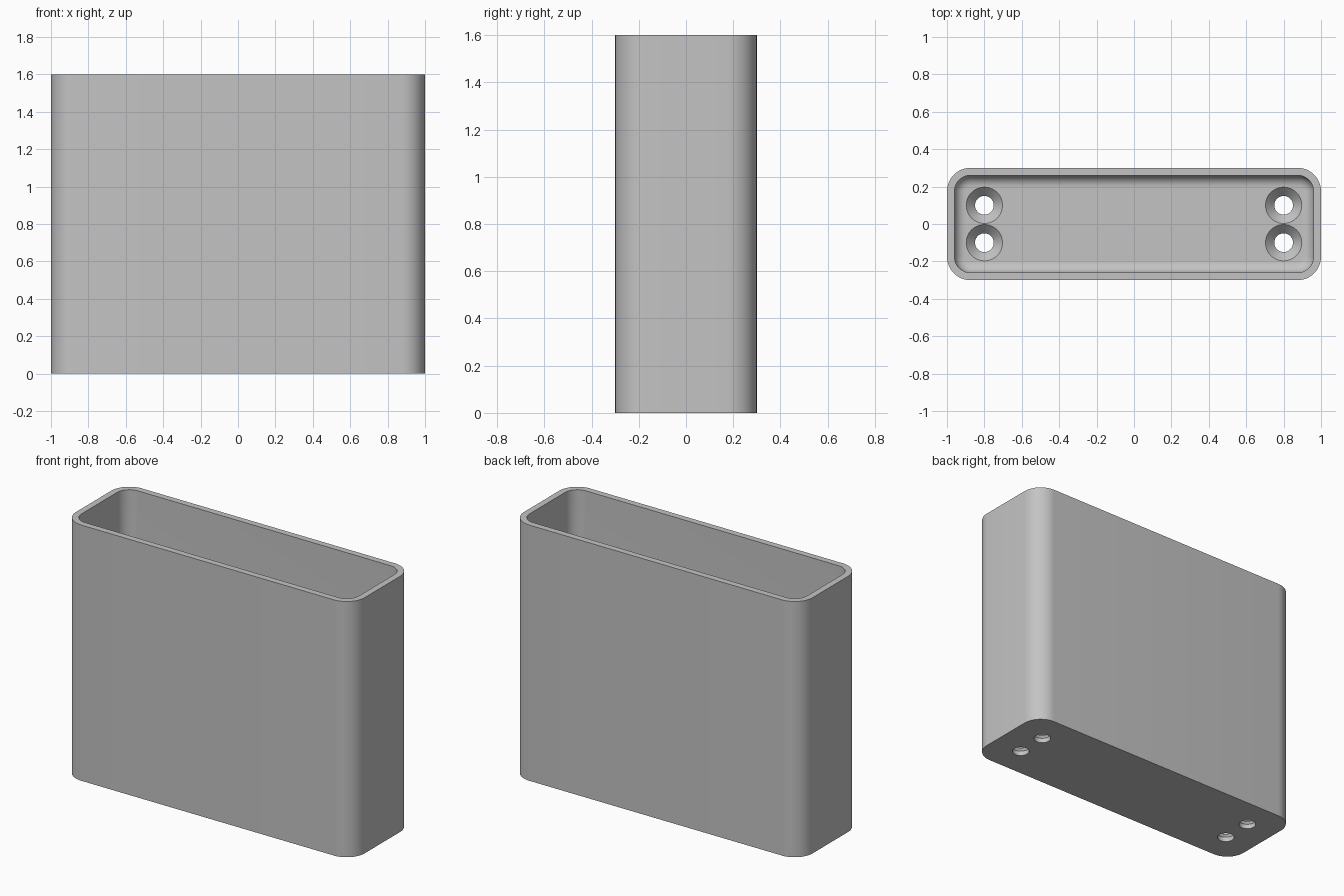
import bpy, bmesh
from math import cos, sin, pi, radians

cube = bpy.data.objects.get("Cube")
if cube:
    bpy.data.objects.remove(cube, do_unlink=True)

HALF_X, HALF_Y, HEIGHT = 1.0, 0.3, 1.6
WALL, FLOOR = 0.04, 0.08
CORNER, FILLET = 0.125, 0.06

grey = bpy.data.materials.new("plain grey")
grey.use_nodes = True
colour = (0.55, 0.55, 0.55, 1)
grey.diffuse_color = colour
grey.node_tree.nodes["Principled BSDF"].inputs["Base Color"].default_value = colour


def make_object(name, bm):
    bmesh.ops.recalc_face_normals(bm, faces=bm.faces)
    mesh = bpy.data.meshes.new(name)
    bm.to_mesh(mesh)
    bm.free()
    mesh.materials.append(grey)
    obj = bpy.data.objects.new(name, mesh)
    bpy.context.collection.objects.link(obj)
    return obj


def loft(bm, loops):
    """Skin closed loops of points in order and cap both ends."""
    rings = [[bm.verts.new(p) for p in loop] for loop in loops]
    n = len(rings[0])
    for a, b in zip(rings, rings[1:]):
        for i in range(n):
            j = (i + 1) % n
            bm.faces.new((a[i], a[j], b[j], b[i]))
    bm.faces.new(rings[0])
    bm.faces.new(rings[-1])


def rounded_rect(inset, z, steps=12):
    r = CORNER - inset
    cx, cy = HALF_X - CORNER, HALF_Y - CORNER
    points = []
    for k, (sx, sy) in enumerate([(1, 1), (-1, 1), (-1, -1), (1, -1)]):
        for i in range(steps + 1):
            a = (k + i / steps) * pi / 2
            points.append((sx * cx + r * cos(a), sy * cy + r * sin(a), z))
    return points


def circle(x, y, r, z, n=48):
    return [(x + r * cos(2 * pi * i / n), y + r * sin(2 * pi * i / n), z) for i in range(n)]


# Open box: outer wall, rim, inner wall, filleted floor
loops = [rounded_rect(0, 0), rounded_rect(0, HEIGHT), rounded_rect(WALL, HEIGHT)]
for i in range(9):
    a = i / 8 * pi / 2
    loops.append(rounded_rect(WALL + FILLET * (1 - cos(a)), FLOOR + FILLET * (1 - sin(a))))
bm = bmesh.new()
loft(bm, loops)
box = make_object("open_box", bm)

# Countersunk screw holes through the floor
bm = bmesh.new()
for x in (-0.8, 0.8):
    for y in (-0.1, 0.1):
        profile = [(0.05, -0.1), (0.05, 0.03), (0.097, FLOOR), (0.097, 0.2)]
        loft(bm, [circle(x, y, r, z) for r, z in profile])
cutter = make_object("screw_hole_cutter", bm)
cutter.hide_render = True

cut = box.modifiers.new("screw holes", "BOOLEAN")
cut.operation = "DIFFERENCE"
cut.solver = "EXACT"
cut.object = cutter

# Apply the cut, then smooth the rounded areas
for other in bpy.context.selected_objects:
    other.select_set(False)
bpy.context.view_layer.objects.active = box
box.select_set(True)
bpy.ops.object.modifier_apply(modifier=cut.name)
bpy.data.objects.remove(cutter, do_unlink=True)
bpy.ops.object.shade_smooth_by_angle(angle=radians(30))
